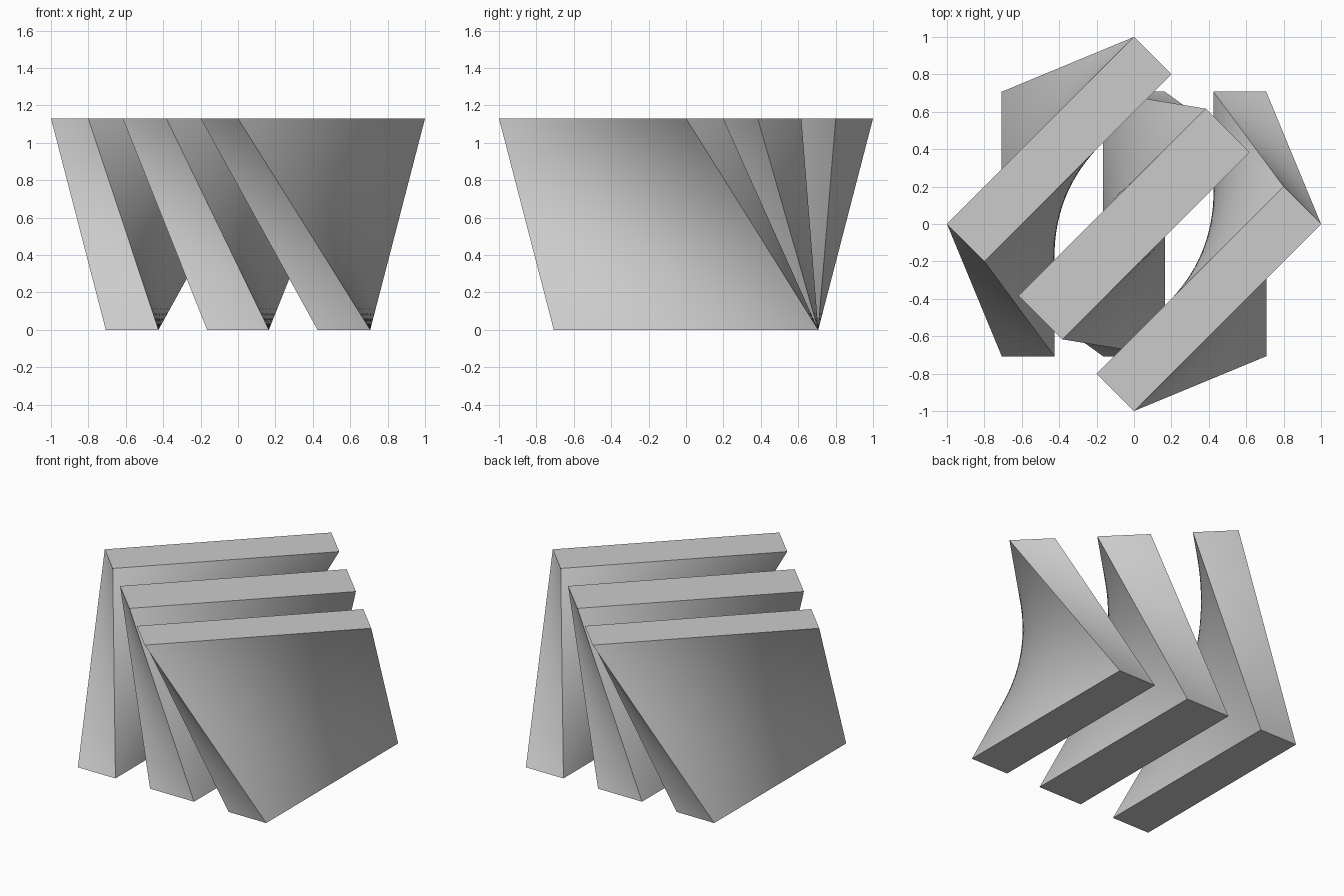
import bpy
import bmesh
import math
from mathutils import Matrix, Vector

if "Cube" in bpy.data.objects:
    bpy.data.objects.remove(bpy.data.objects["Cube"], do_unlink=True)

HALF = math.sqrt(0.5)      # half side of the square footprint
HEIGHT = 1.13
CUTS = 31
TWIST = Matrix.Rotation(math.radians(-45), 3, "Z")

# Single matte grey
grey = bpy.data.materials.new("light grey")
grey.use_nodes = True
colour = (0.6, 0.6, 0.6, 1)
grey.diffuse_color = colour
grey.node_tree.nodes["Principled BSDF"].inputs["Base Color"].default_value = colour


def twisted_slab(name, left, right):
    """Gridded box whose straight uprights join a footprint to its turned copy."""
    bm = bmesh.new()
    bmesh.ops.create_cube(bm, size=1)
    bmesh.ops.subdivide_edges(bm, edges=bm.edges[:], cuts=CUTS, use_grid_fill=True)
    for v in bm.verts:
        t = v.co.z + 0.5
        foot = Vector((left + (v.co.x + 0.5) * (right - left), v.co.y * 2 * HALF, 0))
        v.co = foot.lerp(TWIST @ foot, t)
        v.co.z = t * HEIGHT
    bmesh.ops.recalc_face_normals(bm, faces=bm.faces[:])
    mesh = bpy.data.meshes.new(name)
    bm.to_mesh(mesh)
    bm.free()
    mesh.materials.append(grey)
    obj = bpy.data.objects.new(name, mesh)
    bpy.context.collection.objects.link(obj)
    bpy.ops.object.select_all(action="DESELECT")
    obj.select_set(True)
    bpy.context.view_layer.objects.active = obj
    bpy.ops.object.shade_smooth_by_angle(angle=math.radians(30))


# Three parallel slabs with open gaps between them
twisted_slab("right_slab", -HALF, -0.425)
twisted_slab("middle_slab", -0.165, 0.165)
twisted_slab("left_slab", 0.425, HALF)
